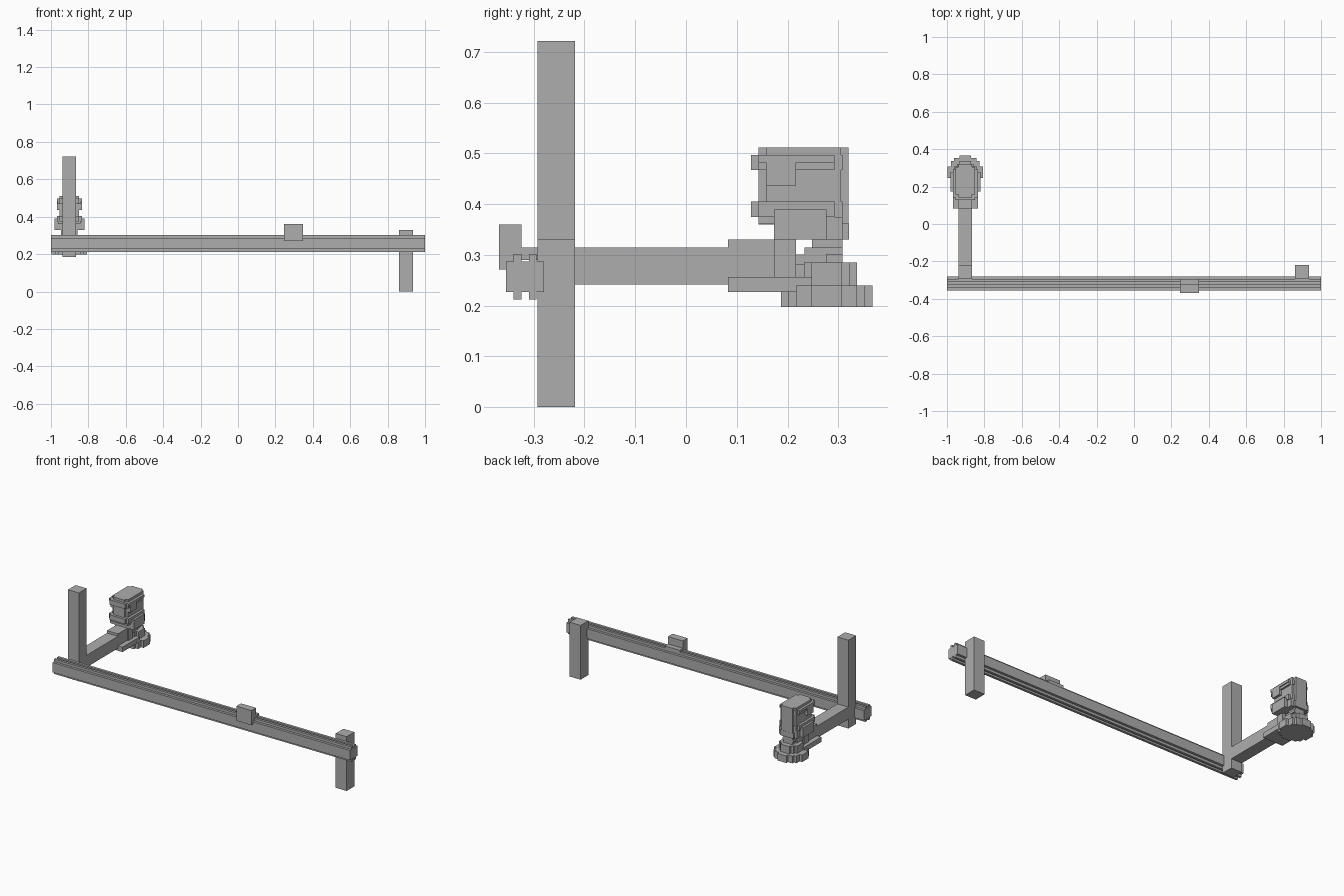
import bpy
import bmesh
from mathutils import Vector

if "Cube" in bpy.data.objects:
    bpy.data.objects.remove(bpy.data.objects["Cube"], do_unlink=True)

GREY = (0.42, 0.42, 0.42, 1)
mat = bpy.data.materials.new("plain_grey")
mat.use_nodes = True
mat.diffuse_color = GREY
mat.node_tree.nodes["Principled BSDF"].inputs["Base Color"].default_value = GREY

CX = -0.902  # centre line of the arm and head


def prism(name, points, depth):
    """Extrude a closed 3D outline along a depth vector."""
    bm = bmesh.new()
    face = bm.faces.new([bm.verts.new(p) for p in points])
    ext = bmesh.ops.extrude_face_region(bm, geom=[face])
    moved = [g for g in ext["geom"] if isinstance(g, bmesh.types.BMVert)]
    bmesh.ops.translate(bm, verts=moved, vec=Vector(depth))
    bmesh.ops.recalc_face_normals(bm, faces=bm.faces)
    mesh = bpy.data.meshes.new(name)
    bm.to_mesh(mesh)
    bm.free()
    mesh.materials.append(mat)
    obj = bpy.data.objects.new(name, mesh)
    bpy.context.collection.objects.link(obj)
    return obj


def box(name, x, y, z):
    pts = [(x[0], y[0], z[0]), (x[1], y[0], z[0]),
           (x[1], y[1], z[0]), (x[0], y[1], z[0])]
    return prism(name, pts, (0, 0, z[1] - z[0]))


def centred(name, half, y, z):
    return box(name, (CX - half, CX + half), y, z)


def stepped(name, cy, z, steps):
    """Slab with staircase corners; steps are (half x, half y), widest x first."""
    quarter = []
    for i, (hx, hy) in enumerate(steps):
        quarter.append((hx, hy))
        if i + 1 < len(steps):
            quarter.append((steps[i + 1][0], hy))
    right = [(x, -y) for x, y in reversed(quarter)] + quarter
    left = [(-x, y) for x, y in reversed(right)]
    pts = [(CX + x, cy + y, z[0]) for x, y in right + left]
    return prism(name, pts, (0, 0, z[1] - z[0]))


# Long rail with two ridges above and below
half_profile = [(-0.0375, 0.03), (-0.0225, 0.03), (-0.0225, 0.045), (-0.0075, 0.045),
                (-0.0075, 0.03), (0.0075, 0.03), (0.0075, 0.045), (0.0225, 0.045),
                (0.0225, 0.03), (0.0375, 0.03)]
profile = half_profile + [(y, -z) for y, z in reversed(half_profile)]
prism("rail", [(-1, -0.317 + y, 0.257 + z) for y, z in profile], (2, 0, 0))

# Posts behind the rail
POST_Y = (-0.293, -0.219)
box("left_post", (0.862, 0.936), POST_Y, (0, 0.33))
centred("right_post", 0.037, POST_Y, (0.185, 0.722))

# Sliding block on the rail
box("slider", (0.247, 0.348), (-0.368, -0.324), (0.271, 0.36))
box("slider_foot", (0.247, 0.348), (-0.324, -0.293), (0.29, 0.315))

# Arm reaching back
centred("arm", 0.037, (-0.219, 0.083), (0.242, 0.315))
centred("arm_end", 0.037, (0.083, 0.217), (0.242, 0.33))
centred("arm_bracket", 0.067, (0.083, 0.248), (0.227, 0.257))
centred("upright", 0.045, (0.173, 0.217), (0.257, 0.34))

# Stepped round base and neck
stepped("base_disc", 0.277, (0.197, 0.24),
        [(0.094, 0.03), (0.077, 0.06), (0.06, 0.075), (0.03, 0.09)])
stepped("base_collar", 0.277, (0.24, 0.285),
        [(0.06, 0.03), (0.045, 0.045), (0.03, 0.06)])
centred("neck_foot", 0.037, (0.217, 0.277), (0.28, 0.301))
centred("neck", 0.03, (0.248, 0.308), (0.28, 0.335))
centred("neck_ring", 0.037, (0.233, 0.308), (0.301, 0.315))

# Head: core, lower ring, cheeks
stepped("head_core", 0.2315, (0.36, 0.497), [(0.052, 0.0735), (0.037, 0.0885)])
centred("head_underside", 0.045, (0.173, 0.321), (0.33, 0.362))
stepped("lower_ring", 0.218, (0.375, 0.405), [(0.067, 0.075), (0.052, 0.09)])
centred("ring_lip", 0.06, (0.143, 0.308), (0.361, 0.375))
for side, name in ((1, "left_cheek"), (-1, "right_cheek")):
    box(name, sorted((CX + side * 0.04, CX + side * 0.08)), (0.173, 0.277), (0.33, 0.39))
    box(name + "_back", sorted((CX + side * 0.04, CX + side * 0.06)),
        (0.277, 0.308), (0.33, 0.361))

# Cap with side flaps
stepped("cap_band", 0.218, (0.482, 0.497), [(0.067, 0.075), (0.052, 0.09)])
stepped("cap_lower_band", 0.218, (0.467, 0.482), [(0.062, 0.075), (0.052, 0.09)])
stepped("cap_top", 0.2315, (0.497, 0.512), [(0.052, 0.0735), (0.037, 0.0885)])
for side, name in ((1, "left_flap"), (-1, "right_flap")):
    box(name, sorted((CX + side * 0.04, CX + side * 0.067)), (0.158, 0.217), (0.437, 0.484))
